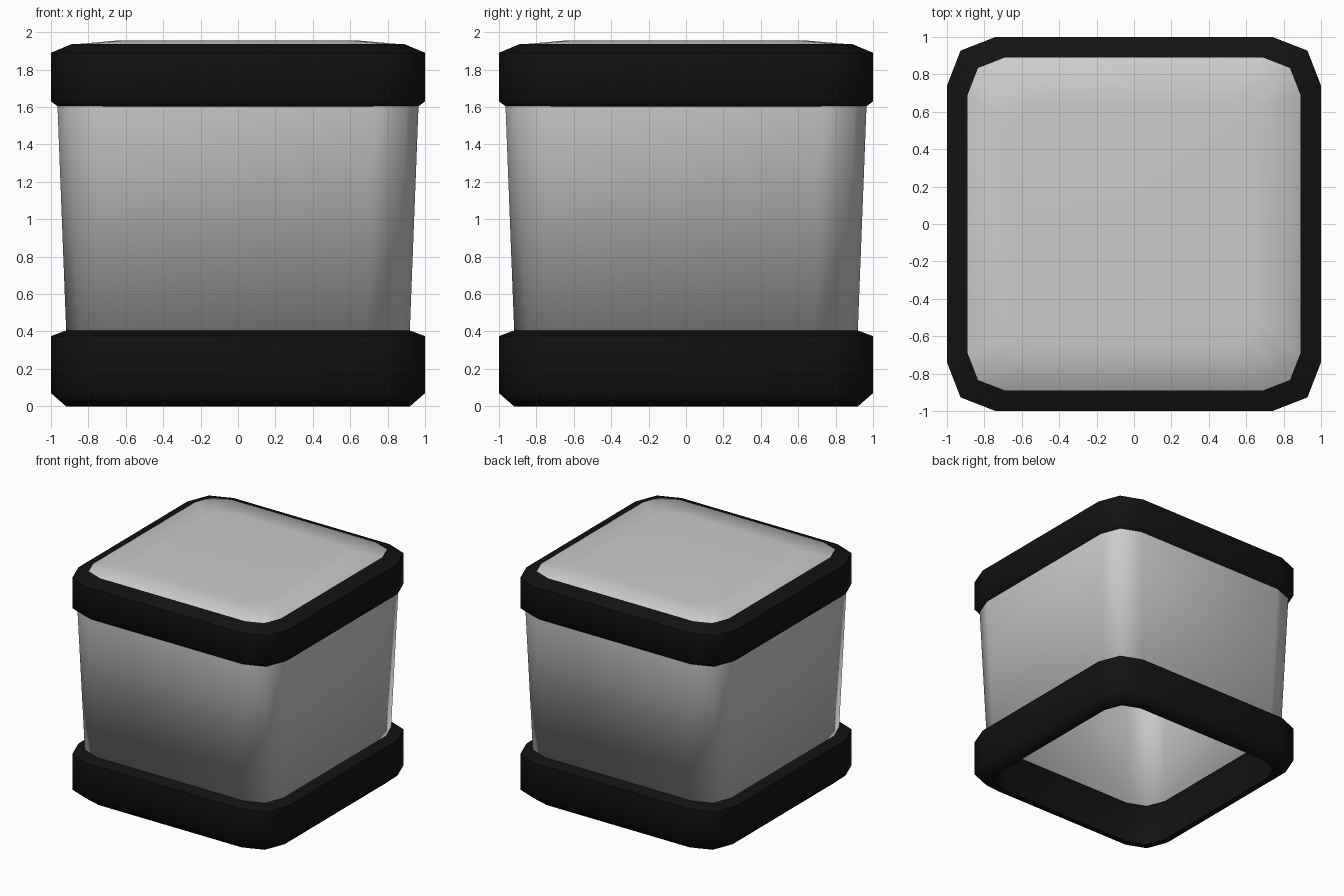
import bpy, bmesh, math

if "Cube" in bpy.data.objects:
    bpy.data.objects.remove(bpy.data.objects["Cube"])

black = bpy.data.materials.new("black_trim")
black.diffuse_color = (0.006, 0.006, 0.006, 1)
black.use_nodes = True
black.node_tree.nodes["Principled BSDF"].inputs["Base Color"].default_value = black.diffuse_color


def outline(h, c):
    """Rounded square of half width h: three points per corner, corner inset c."""
    m = h - 0.28 * c
    corner = [(h, h - c), (m, m), (h - c, h)]
    pts = []
    for k in range(4):
        a = k * math.pi / 2
        pts += [(x * math.cos(a) - y * math.sin(a),
                 x * math.sin(a) + y * math.cos(a)) for x, y in corner]
    return pts


def loft(name, profile, closed=False, cap=False, mat=None):
    """Sweep a (half width, corner inset, z) profile around the rounded square."""
    bm = bmesh.new()
    loops = [[bm.verts.new((x, y, z)) for x, y in outline(h, c)]
             for h, c, z in profile]
    pairs = list(zip(loops, loops[1:]))
    if closed:
        pairs.append((loops[-1], loops[0]))
    for lo, hi in pairs:
        for i in range(len(lo)):
            j = (i + 1) % len(lo)
            bm.faces.new((lo[i], lo[j], hi[j], hi[i]))
    if cap:
        bm.faces.new(loops[-1])
    bmesh.ops.recalc_face_normals(bm, faces=bm.faces)
    me = bpy.data.meshes.new(name)
    bm.to_mesh(me)
    bm.free()
    ob = bpy.data.objects.new(name, me)
    bpy.context.collection.objects.link(ob)
    if mat:
        me.materials.append(mat)
    bpy.ops.object.select_all(action='DESELECT')
    ob.select_set(True)
    bpy.context.view_layer.objects.active = ob
    bpy.ops.object.shade_smooth_by_angle(angle=math.radians(60))
    return ob


# Tapered body, open underneath, with a slightly domed lid
body = loft("body", [(0.917, 0.22, 0.36), (0.965, 0.24, 1.60), (0.97, 0.24, 1.84),
                     (0.89, 0.20, 1.934), (0.65, 0.14, 1.955)], cap=True)
shell = body.modifiers.new("wall", 'SOLIDIFY')
shell.thickness = 0.02
shell.offset = -1

# Black band around the foot
loft("bottom_band", [(0.92, 0.24, 0.0), (1.0, 0.26, 0.07), (1.0, 0.26, 0.375),
                     (0.92, 0.23, 0.405), (0.885, 0.21, 0.37), (0.87, 0.21, 0.0)],
     closed=True, mat=black)

# Black band around the lid
loft("top_band", [(0.96, 0.24, 1.60), (1.0, 0.26, 1.63), (1.0, 0.26, 1.89),
                  (0.89, 0.20, 1.936), (0.93, 0.22, 1.86)],
     closed=True, mat=black)
